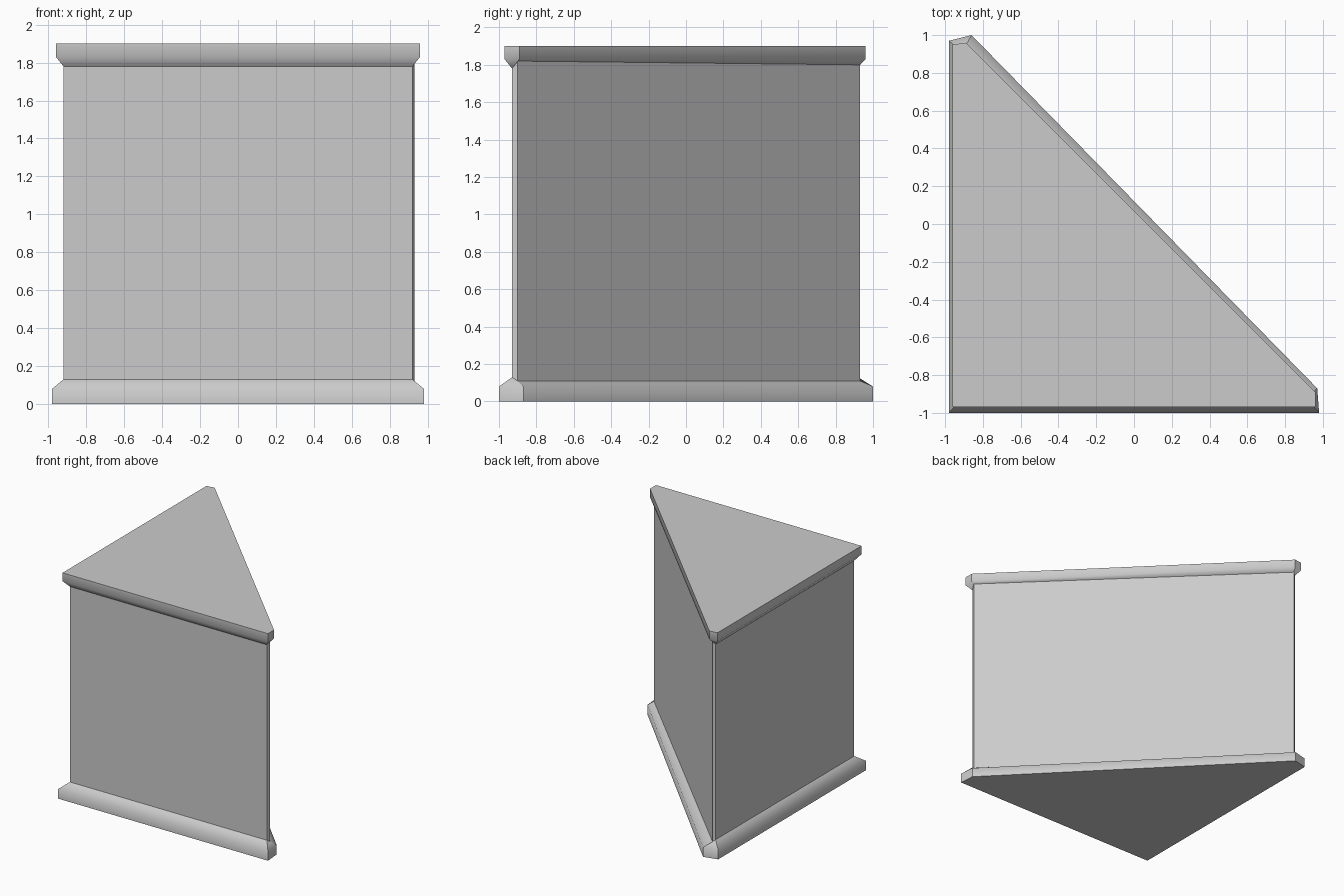
import bpy
import bmesh

cube = bpy.data.objects.get("Cube")
if cube:
    bpy.data.objects.remove(cube)

grey = bpy.data.materials.new("plain grey")
grey.use_nodes = True
GREY = (0.6, 0.6, 0.6, 1)
grey.diffuse_color = GREY
grey.node_tree.nodes["Principled BSDF"].inputs["Base Color"].default_value = GREY

# Triangular footprints with clipped sharp corners, counter-clockwise
BODY = [(-.92, -.93), (.92, -.93), (.93, -.9), (-.9, .93), (-.92, .92)]
FOOT = [(-.98, -1), (.98, -1), (.97, -.87), (-.86, 1), (-.98, .97)]
CAP = [(-.96, -.97), (.96, -.97), (.96, -.89), (-.89, .96), (-.96, .95)]


def ring(outline, heights):
    """Place an outline at one height, or at one height per corner."""
    if not isinstance(heights, (list, tuple)):
        heights = [heights] * len(outline)
    return [(x, y, z) for (x, y), z in zip(outline, heights)]


def loft(name, rings):
    """Join stacked rings into a closed solid, rounded only along its height."""
    bm = bmesh.new()
    loops = [[bm.verts.new(p) for p in r] for r in rings]
    n = len(loops[0])
    for low, high in zip(loops, loops[1:]):
        for i in range(n):
            j = (i + 1) % n
            bm.faces.new((low[i], low[j], high[j], high[i])).smooth = True
    bm.faces.new(loops[0][::-1])
    bm.faces.new(loops[-1])
    for edge in bm.edges:
        edge.smooth = False
    for loop in loops[1:-1]:
        for i in range(n):
            bm.edges.get((loop[i], loop[(i + 1) % n])).smooth = True
    mesh = bpy.data.meshes.new(name)
    bm.to_mesh(mesh)
    bm.free()
    mesh.materials.append(grey)
    obj = bpy.data.objects.new(name, mesh)
    bpy.context.collection.objects.link(obj)


# Upright prism between the two mouldings
loft("body", [ring(BODY, .05), ring(BODY, 1.85)])

# Bottom moulding, sloping in towards the body
loft("base_moulding", [ring(FOOT, 0), ring(FOOT, .08),
                       ring(BODY, (.13, .13, .11, .11, .13))])

# Top moulding, flaring out from the body to a flat lid
loft("top_moulding", [ring(BODY, (1.78, 1.78, 1.82, 1.80, 1.78)),
                      ring(CAP, 1.83), ring(CAP, 1.9)])
